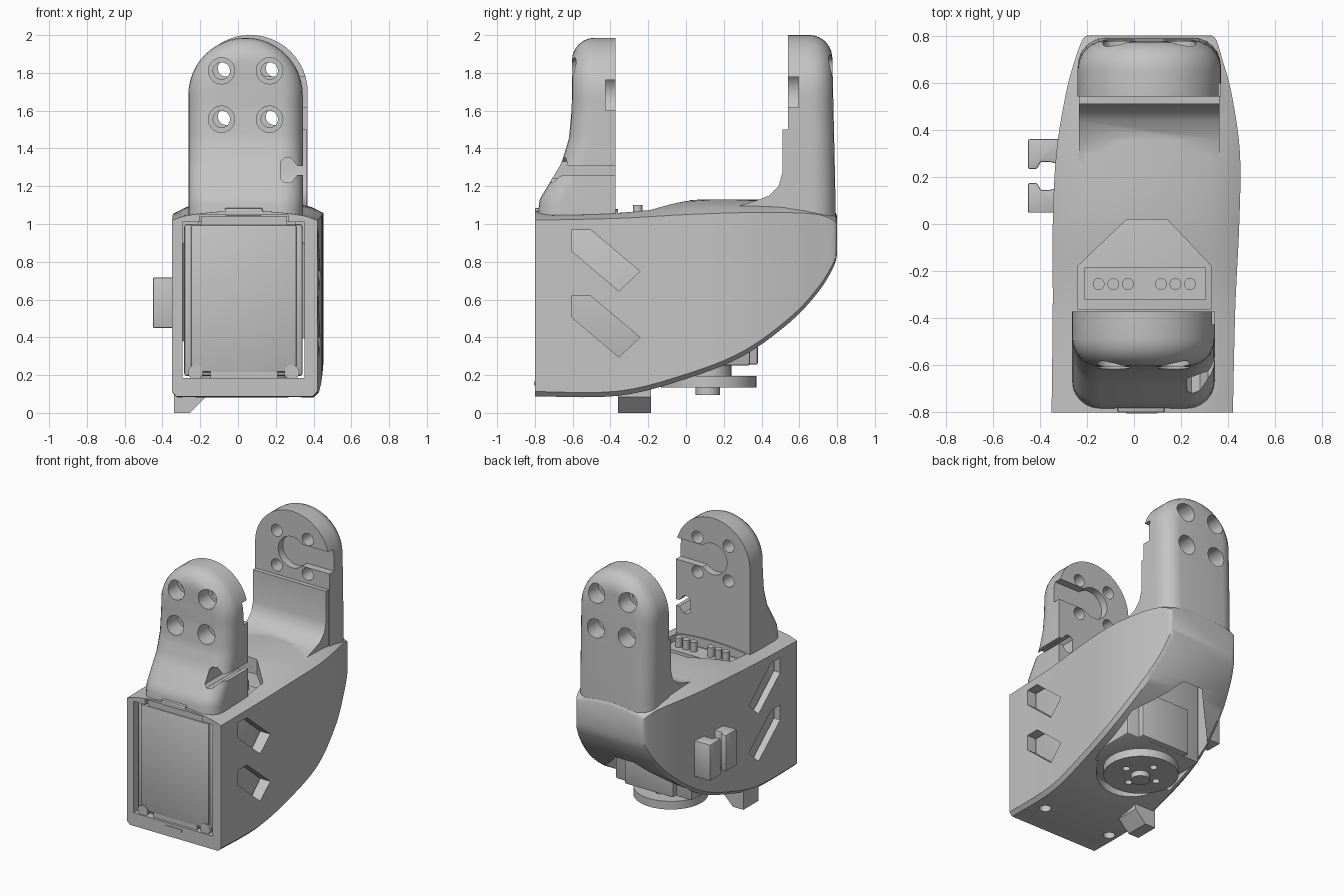
import bpy, bmesh
from math import sin, cos, pi, radians
from mathutils import Vector

cube = bpy.data.objects.get("Cube")
if cube:
    bpy.data.objects.remove(cube, do_unlink=True)

grey = bpy.data.materials.new("light_grey")
grey.use_nodes = True
COLOUR = (0.55, 0.55, 0.55, 1)
grey.diffuse_color = COLOUR
for node in grey.node_tree.nodes:
    if node.type == 'BSDF_PRINCIPLED':
        node.inputs["Base Color"].default_value = COLOUR


def make(name, verts, faces, bevel=0):
    bm = bmesh.new()
    vs = [bm.verts.new(v) for v in verts]
    for f in faces:
        bm.faces.new([vs[i] for i in f])
    bmesh.ops.recalc_face_normals(bm, faces=bm.faces)
    if bevel:
        bmesh.ops.bevel(bm, geom=bm.edges[:], offset=bevel, segments=2,
                        profile=0.5, affect='EDGES')
    mesh = bpy.data.meshes.new(name)
    bm.to_mesh(mesh)
    bm.free()
    mesh.materials.append(grey)
    ob = bpy.data.objects.new(name, mesh)
    bpy.context.collection.objects.link(ob)
    return ob


def prism(name, pts, axis, lo, hi, bevel=0):
    """Extrude a 2D outline along x (y,z), y (x,z) or z (x,y)."""
    place = {'x': lambda a, b, h: (h, a, b),
             'y': lambda a, b, h: (a, h, b),
             'z': lambda a, b, h: (a, b, h)}[axis]
    n = len(pts)
    verts = [place(a, b, h) for h in (lo, hi) for a, b in pts]
    faces = [range(n), range(n, 2 * n)]
    faces += [(i, (i + 1) % n, (i + 1) % n + n, i + n) for i in range(n)]
    return make(name, verts, faces, bevel)


def box(name, x, y, z, bevel=0):
    return prism(name, [(x[0], y[0]), (x[1], y[0]), (x[1], y[1]), (x[0], y[1])],
                 'z', z[0], z[1], bevel)


def disc(name, a, b, r, axis, lo, hi, n=32):
    pts = [(a + r * cos(2 * pi * i / n), b + r * sin(2 * pi * i / n)) for i in range(n)]
    return prism(name, pts, axis, lo, hi)


def combine(target, tool, op='DIFFERENCE'):
    mod = target.modifiers.new("combine", 'BOOLEAN')
    mod.object, mod.operation, mod.solver = tool, op, 'EXACT'
    bpy.context.view_layer.objects.active = target
    bpy.ops.object.modifier_apply(modifier=mod.name)
    bpy.data.objects.remove(tool, do_unlink=True)


def spline(rows, steps=5):
    rows = [Vector(r) for r in rows]
    out = []
    for i in range(len(rows) - 1):
        a, b, c, d = rows[max(i - 1, 0)], rows[i], rows[i + 1], rows[min(i + 2, len(rows) - 1)]
        for k in range(steps):
            t = k / steps
            out.append(b + (c - a) * t / 2 + (a * 2 - b * 5 + c * 4 - d) * t**2 / 2
                       + (b * 3 - a - c * 3 + d) * t**3 / 2)
    return out + [rows[-1]]


def lerp(table, z):
    for (z0, y0), (z1, y1) in zip(table, table[1:]):
        if z <= z1:
            return y0 + (y1 - y0) * (z - z0) / (z1 - z0)
    return table[-1][1]


def make_arm(name, cx, zc, radius, z0, inner, outer, round_r=0.12):
    """Round-topped arm with a flat inner face and a rounded outer rim."""
    levels, arc, layers = 20, 24, []
    sign = 1 if outer[0][1] > inner else -1
    for k in range(-1, 7):
        ang = max(k, 0) / 6 * pi / 2
        r = radius - round_r * (1 - cos(ang))
        side = [z0 + (zc - z0) * i / levels for i in range(levels)]
        pts = [(cx + r, z) for z in side]
        pts += [(cx + r * cos(pi * i / arc), zc + r * sin(pi * i / arc)) for i in range(arc + 1)]
        pts += [(cx - r, z) for z in reversed(side)]
        depth = round_r * (1 - sin(ang))
        layers.append([(x, inner if k < 0 else lerp(outer, z) - sign * depth, z) for x, z in pts])
    n, m = len(layers[0]), len(layers)
    faces = [range(n), [k * n for k in range(m)] + [k * n + n - 1 for k in reversed(range(m))]]
    faces += [(k * n + i, k * n + i + 1, k * n + n + i + 1, k * n + n + i)
              for k in range(m - 1) for i in range(n - 1)]
    last = (m - 1) * n
    for i in range(n // 2):
        quad = [last + i, last + i + 1, last + n - 2 - i, last + n - 1 - i]
        faces.append(list(dict.fromkeys(quad)))
    return make(name, [v for ring in layers for v in ring], faces)


# Main housing: sections along y (y, left, right, bottom, shoulder, crown)
stations = spline([
    (-.8, -.35, .42, .088, 1.02, 1.07), (-.36, -.345, .43, .09, 1.03, 1.08),
    (0, -.345, .447, .18, 1.05, 1.125), (.3, -.33, .45, .3, 1.06, 1.13),
    (.55, -.29, .415, .48, 1.06, 1.12), (.7, -.25, .375, .64, 1.05, 1.1),
    (.78, -.22, .35, .77, 1.02, 1.07), (.8, -.2, .33, .84, 1, 1.04)])
verts, c, top = [], 0.025, 12
for y, xl, xr, zb, zs, zc in stations:
    ring = [(xl, zb + c), (xl + c, zb), (xr - c, zb), (xr, zb + c)]
    ring += [(xr + (xl - xr) * i / top, zs + (zc - zs) * abs(sin(pi * i / top)) ** 0.6)
             for i in range(top + 1)]
    verts += [(x, y, z) for x, z in ring]
n, m = len(ring), len(stations)
faces = [range(n), range((m - 1) * n, m * n)]
faces += [(k * n + i, k * n + (i + 1) % n, k * n + n + (i + 1) % n, k * n + n + i)
          for k in range(m - 1) for i in range(n)]
housing = make("housing", verts, faces)

# Arms, rear arm step and the fillet at its foot
FRONT, REAR = (.04, 1.683), (.065, 1.697)
combine(housing, make_arm("front_arm", *FRONT, .303, 1.035, -.372,
        [(1, -.79), (1.13, -.775), (1.23, -.715), (1.32, -.66), (1.45, -.62),
         (1.61, -.605), (2, -.603)]), 'UNION')
combine(housing, make_arm("rear_arm", *REAR, .304, .93, .541,
        [(.9, .793), (1.2, .79), (2, .772)]), 'UNION')
combine(housing, prism("rear_foot", [(.6, 1.5), (.51, 1.5), (.51, 1.27), (.49, 1.2), (.44, 1.15),
        (.36, 1.12), (.2, 1.07), (.2, .96), (.6, .96)], 'x', -.234, .364), 'UNION')

# Screw holes and keyhole pockets in both arms
for (cx, cz), inner, s in ((FRONT, -.372, -1), (REAR, .541, 1)):
    for dx in (-.127, .127):
        for dz in (-.128, .128):
            for r, near in ((.045, inner - s * .1), (.07, inner + s * .11)):
                lo, hi = sorted((near, s))
                combine(housing, disc("hole", cx + dx, cz + dz, r, 'y', lo, hi, 20))
    lo, hi = sorted((inner - s * .06, inner + s * .055))
    combine(housing, disc("pocket", cx, cz, .115, 'y', lo, hi))
    combine(housing, box("slot", (cx, .6), (lo, hi), (cz - .08, cz + .08)))

# Cable notch in the front arm
combine(housing, prism("notch", [(.225, 1.24), (.245, 1.22), (.28, 1.22), (.315, 1.26), (.5, 1.26),
        (.5, 1.307), (.315, 1.307), (.28, 1.35), (.245, 1.35), (.225, 1.33)], 'y', -1, -.3))

# Motor bay, its front lip, and the top and underside openings
combine(housing, box("bay", (-.295, .352), (-1, .42), (.185, 1.01)))
combine(housing, box("lip", (-.2, .265), (-1, -.72), (.95, 1.05)))
combine(housing, prism("top_opening", [(-.03, .02), (.14, .02), (.33, -.18), (.33, -.36),
        (-.24, -.36), (-.24, -.18)], 'z', .95, 1.3))
combine(housing, prism("under_opening", [(.37, .05), (.37, .42), (.12, .66), (-.04, .66),
        (-.29, .42), (-.29, .05)], 'z', -.1, .9))
combine(housing, disc("horn_clearance", .04, .12, .3, 'z', -.1, .3))

# Slanted side windows and underside screw holes
for z in (0, -.35):
    combine(housing, prism("window", [(-.605, .968 + z), (-.504, .968 + z), (-.244, .75 + z),
            (-.355, .645 + z), (-.605, .857 + z)], 'x', -1, 1))
for x in (-.26, .3):
    combine(housing, disc("base_hole", x, -.57, .04, 'z', -.1, .25, 20))

# Motor with end cover and tabs
parts = [
    housing,
    box("motor_body", (-.285, .342), (-.74, .34), (.25, .99), .015),
    box("motor_end", (-.285, .342), (-.77, -.55), (.195, 1), .015),
    box("motor_cover", (-.25, .31), (-.785, -.7), (.215, .995), .012),
    box("motor_gearcase", (-.16, .24), (.2, .38), (.255, .6), .01),
    box("top_tab", (-.195, .26), (-.775, -.7), (.98, 1.042)),
    box("latch_tab", (-.07, .13), (-.8, -.7), (1.045, 1.085), .008),
    box("bottom_tab", (-.145, .21), (-.782, -.7), (.165, .25)),
    box("bottom_latch", (-.035, .1), (-.805, -.7), (.145, .165)),
]
for x in (-.225, .285):
    parts.append(disc("cover_screw", x, .215, .04, 'y', -.792, -.7, 20))

# Output horn under the housing
horn = disc("horn", .04, .12, .252, 'z', .135, .195, 48)
for dx, dy in ((.13, 0), (-.13, 0), (0, .13), (0, -.13)):
    combine(horn, disc("horn_hole", .04 + dx, .12 + dy, .026, 'z', 0, .3, 16))
parts += [horn, disc("horn_hub", .04, .12, .12, 'z', .19, .27),
          disc("horn_screw", .04, .115, .065, 'z', .095, .15, 24)]

# Connector strip with pins
parts.append(box("connector", (-.21, .305), (-.32, -.185), (.97, 1.03)))
for x in (-.15, -.088, -.026, .115, .176, .238):
    parts.append(disc("pin", x, -.255, .025, 'z', 1, 1.1, 16))

# Cable clip on the side and hook underneath
for side in (1, -1):
    pts = [(-.45, .156), (-.3, .156), (-.3, .045), (-.36, .06), (-.395, .06),
           (-.412, .03), (-.45, .03)]
    parts.append(prism("cable_clip", [(x, .204 + side * y) for x, y in pts], 'z', .45, .717, .006))
parts.append(prism("base_hook", [(-.34, .15), (-.17, .15), (-.17, .085), (-.255, 0), (-.34, 0)],
                   'y', -.36, -.185))

# Smooth curved faces, keep hard edges
bpy.ops.object.select_all(action='DESELECT')
for ob in parts:
    ob.select_set(True)
bpy.context.view_layer.objects.active = housing
bpy.ops.object.shade_smooth_by_angle(angle=radians(32))
